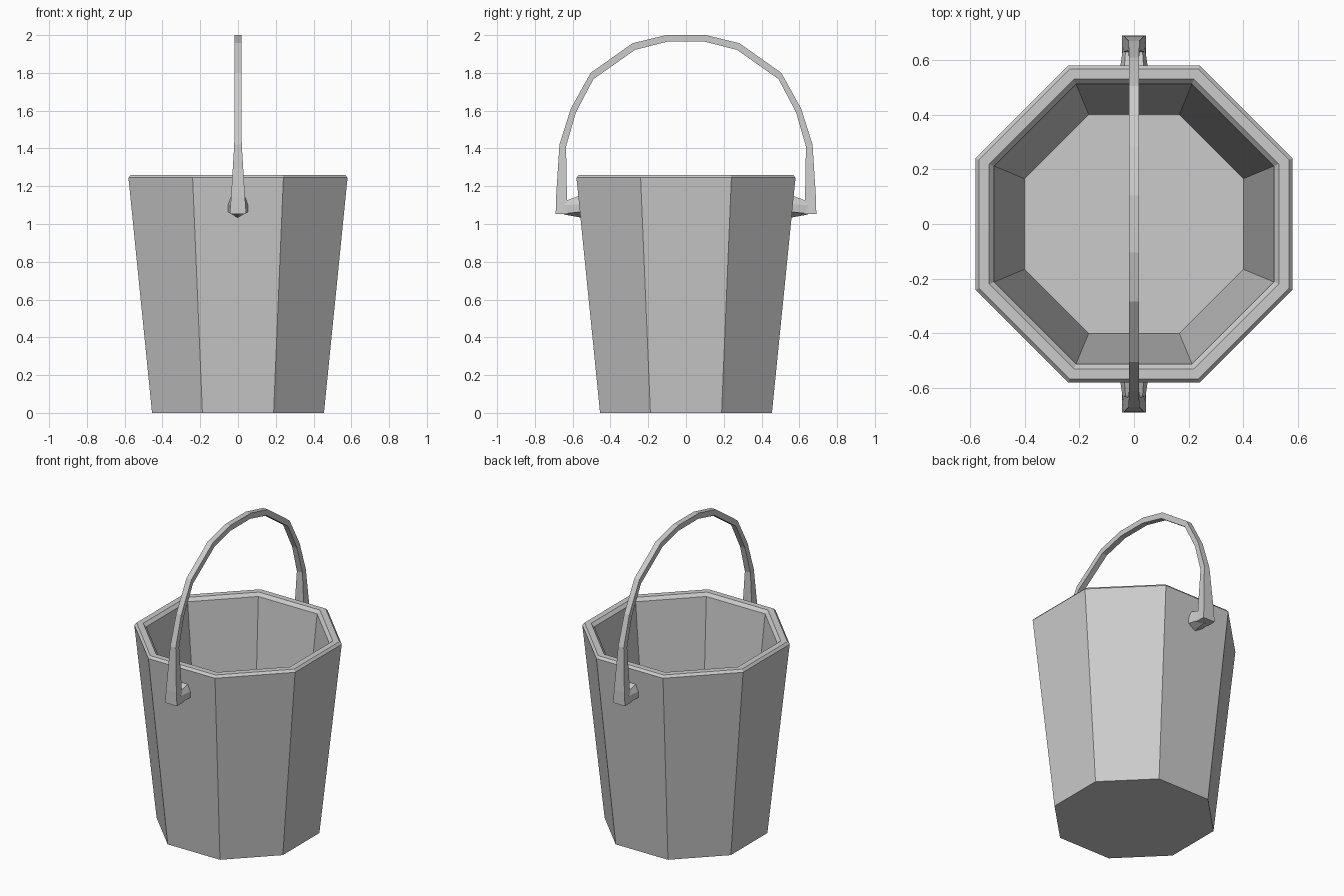
import bpy, bmesh, math
from mathutils import Vector

cube = bpy.data.objects.get("Cube")
if cube:
    bpy.data.objects.remove(cube, do_unlink=True)

grey = bpy.data.materials.new("light_grey")
grey.use_nodes = True
colour = (0.6, 0.6, 0.6, 1)
grey.diffuse_color = colour
grey.node_tree.nodes["Principled BSDF"].inputs["Base Color"].default_value = colour


def loft(name, rings):
    """Skin a list of equal-length point rings and cap both ends."""
    bm = bmesh.new()
    loops = [[bm.verts.new(p) for p in ring] for ring in rings]
    n = len(loops[0])
    for a, b in zip(loops, loops[1:]):
        for i in range(n):
            j = (i + 1) % n
            bm.faces.new((a[i], a[j], b[j], b[i]))
    bm.faces.new(loops[0][::-1])
    bm.faces.new(loops[-1])
    bmesh.ops.recalc_face_normals(bm, faces=bm.faces[:])
    mesh = bpy.data.meshes.new(name)
    bm.to_mesh(mesh)
    bm.free()
    mesh.materials.append(grey)
    obj = bpy.data.objects.new(name, mesh)
    bpy.context.collection.objects.link(obj)
    return obj


def octagon(flat_radius, z):
    r = flat_radius / math.cos(math.pi / 8)
    return [Vector((r * math.cos(a), r * math.sin(a), z))
            for a in ((i + 0.5) * math.pi / 4 for i in range(8))]


# Bucket: outer wall, bevelled rim, inner wall, floor
profile = [(0.455, 0), (0.58, 1.245), (0.567, 1.26), (0.53, 1.26),
           (0.512, 1.24), (0.4, 0.1)]
loft("bucket", [octagon(r, z) for r, z in profile])

# Handle: half-section rows of outer y, outer z, inner y, inner z, half width
half = [(0.69, 1.052, 0.625, 1.052, 0.043),
        (0.688, 1.14, 0.63, 1.12, 0.037),
        (0.67, 1.42, 0.635, 1.41, 0.02),
        (0.61, 1.61, 0.583, 1.59, 0.018),
        (0.505, 1.8, 0.49, 1.767, 0.018),
        (0.283, 1.957, 0.27, 1.922, 0.018),
        (0.105, 2.0, 0.1, 1.965, 0.018)]


def handle_ring(row, side):
    oy, oz, iy, iz, w = row
    return [(-w, side * oy, oz), (w, side * oy, oz),
            (w, side * iy, iz), (-w, side * iy, iz)]


loft("handle", [handle_ring(r, -1) for r in half]
     + [handle_ring(r, 1) for r in reversed(half)])


# Lugs joining the handle feet to the bucket wall
def lug_ring(y, width, top_width, low, side_low, side_high, top):
    return [(0, y, low), (width, y, side_low), (width, y, side_high),
            (top_width, y, top), (-top_width, y, top),
            (-width, y, side_high), (-width, y, side_low)]


for name, side in (("front_lug", -1), ("back_lug", 1)):
    loft(name, [lug_ring(side * 0.645, 0.04, 0.03, 1.05, 1.055, 1.1, 1.12),
                lug_ring(side * 0.55, 0.054, 0.037, 1.033, 1.065, 1.105, 1.155)])
